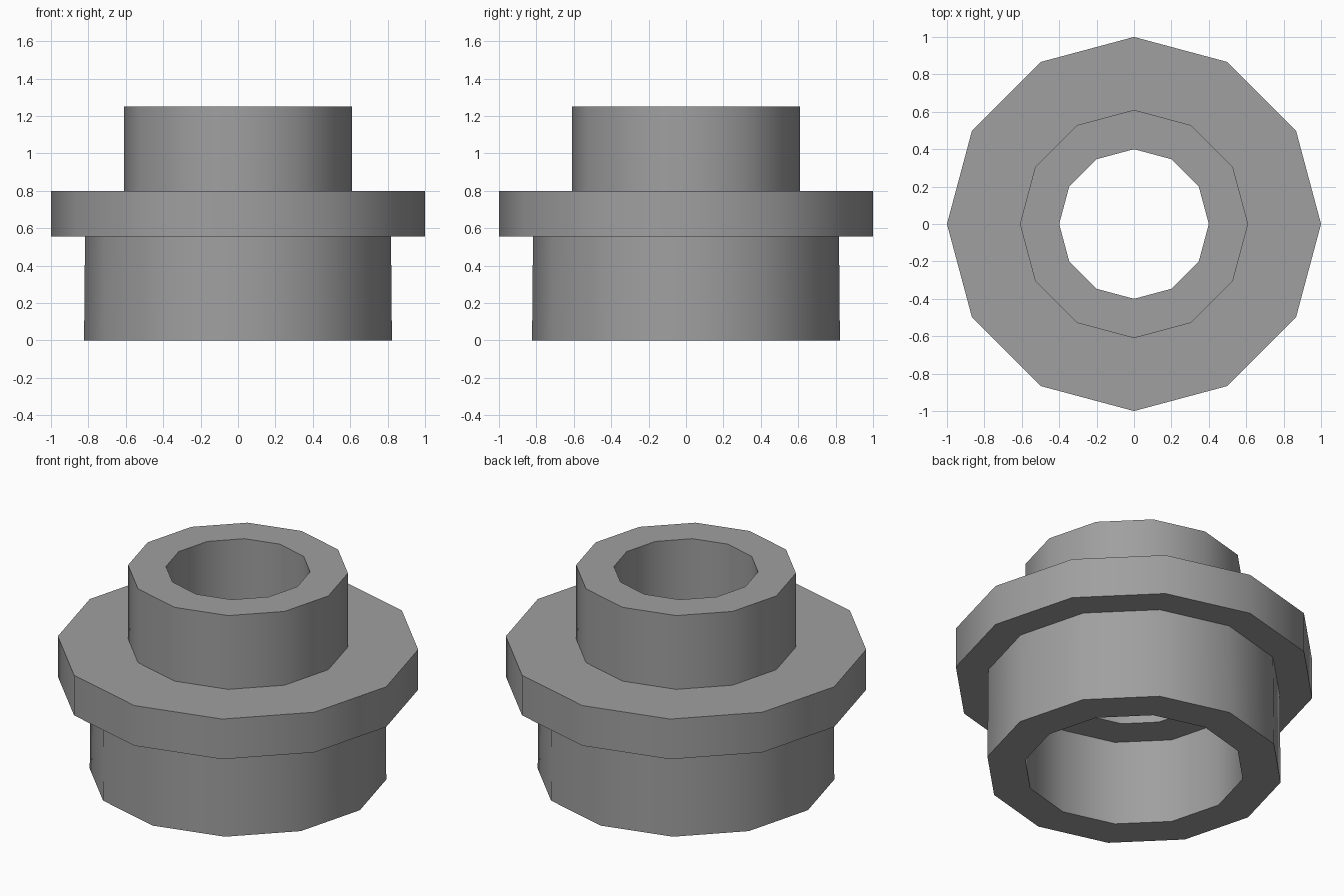
import bpy
import math

SIDES = 12

default = bpy.data.objects.get("Cube")
if default:
    bpy.data.objects.remove(default, do_unlink=True)

grey = bpy.data.materials.new("mid grey")
grey.use_nodes = True
colour = (0.35, 0.35, 0.35, 1)
grey.diffuse_color = colour
grey.node_tree.nodes["Principled BSDF"].inputs["Base Color"].default_value = colour


def lathe(name, profile):
    """Spin a closed (radius, height) profile around z."""
    count = len(profile)
    verts, faces = [], []
    for side in range(SIDES):
        angle = math.tau * side / SIDES
        verts += [(r * math.cos(angle), r * math.sin(angle), z) for r, z in profile]
        a, b = side * count, (side + 1) % SIDES * count
        for i in range(count):
            j = (i + 1) % count
            faces.append((a + i, b + i, b + j, a + j))
    mesh = bpy.data.meshes.new(name)
    mesh.from_pydata(verts, [], faces)
    mesh.materials.append(grey)
    obj = bpy.data.objects.new(name, mesh)
    bpy.context.collection.objects.link(obj)
    bpy.ops.object.select_all(action="DESELECT")
    obj.select_set(True)
    bpy.context.view_layer.objects.active = obj
    bpy.ops.object.shade_smooth_by_angle(angle=math.radians(40))
    return obj


# Flanged bushing: wide lower tube, flange, narrow upper tube, stepped bore
lathe("flanged_bushing", [
    (0.61, 0), (0.823, 0), (0.818, 0.555),   # lower tube
    (1, 0.555), (1, 0.8),                    # flange
    (0.61, 0.8), (0.61, 1.25),               # upper tube
    (0.40, 1.25), (0.40, 0.52),              # narrow bore
    (0.61, 0.52),                            # ledge inside the lower tube
])
